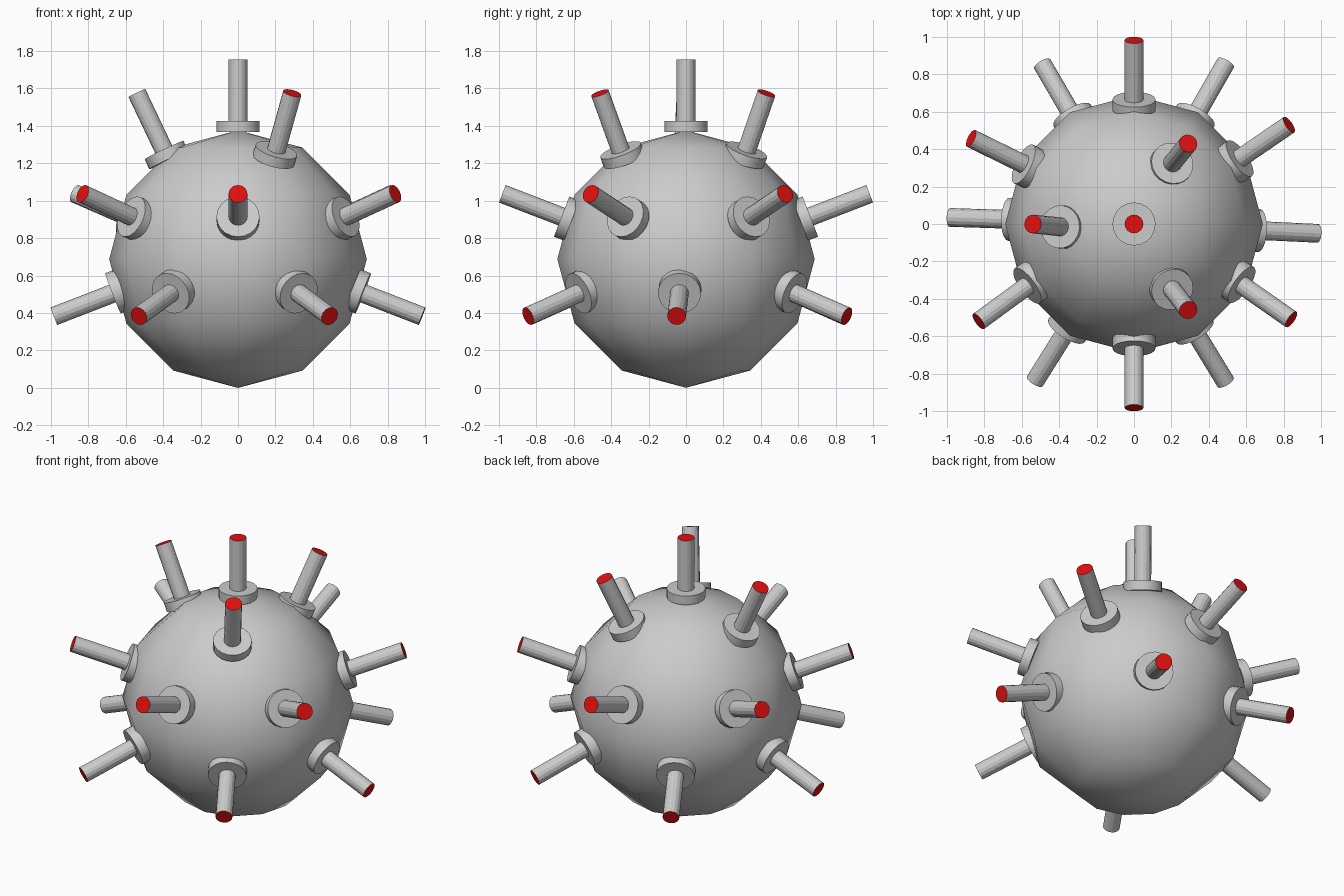
import bpy, bmesh
from mathutils import Vector

if "Cube" in bpy.data.objects:
    bpy.data.objects.remove(bpy.data.objects["Cube"])

R = 0.688
red = bpy.data.materials.new("red_tip")
red.diffuse_color = (0.75, 0.005, 0.005, 1)
red.use_nodes = True
red.node_tree.nodes["Principled BSDF"].inputs["Base Color"].default_value = red.diffuse_color


def make(name, bm, smooth=False):
    me = bpy.data.meshes.new(name)
    bm.to_mesh(me)
    bm.free()
    for p in me.polygons:
        p.use_smooth = smooth
    ob = bpy.data.objects.new(name, me)
    bpy.context.collection.objects.link(ob)
    return ob


def rod(name, a, b, radius, sides):
    """Capped cylinder running from a to b, local z pointing at b."""
    d = b - a
    bm = bmesh.new()
    bmesh.ops.create_cone(bm, cap_ends=True, segments=sides, radius1=radius,
                          radius2=radius, depth=d.length)
    ob = make(name, bm)
    ob.rotation_mode = 'QUATERNION'
    ob.rotation_quaternion = d.to_track_quat('Z', 'Y')
    ob.location = (a + b) / 2
    return ob


def horn(index, base, tip):
    base, tip = Vector(base), Vector(tip)
    d = (tip - base).normalized()
    # round mounting collar, base is the centre of its outer face
    collar = rod(f"collar_{index}", base - d * 0.058, base, 0.115, 20)
    for p in collar.data.polygons:
        p.use_smooth = len(p.vertices) == 4
    for e in collar.data.edges:
        e.use_edge_sharp = True
    for e in collar.data.edges:
        z0, z1 = (collar.data.vertices[v].co.z for v in e.vertices)
        if z0 * z1 < 0:
            e.use_edge_sharp = False
    # spike with a red end cap
    spike = rod(f"spike_{index}", base - d * 0.05, tip, 0.05, 16)
    spike.data.materials.append(None)
    spike.data.materials.append(red)
    for p in spike.data.polygons:
        if p.normal.z > 0.9:
            p.material_index = 1


# low-poly smooth ball
bm = bmesh.new()
bmesh.ops.create_uvsphere(bm, u_segments=12, v_segments=6, radius=R)
ball = make("ball_body", bm, True)
ball.location.z = R

# (base x, base y, tip x, tip y) for each ring of spikes
rings = [
    (1.425, 1.755, [(0, 0, 0, 0)]),
    (1.27, 1.575, [(-0.395, -0.015, -0.54, 0), (0.205, 0.325, 0.29, 0.43),
                   (0.205, -0.35, 0.29, -0.46)]),
    (0.915, 1.037, [(0, -0.665, 0, -0.982), (0, 0.665, 0, 0.982),
                    (0.575, -0.325, 0.84, -0.51), (-0.57, -0.33, -0.83, -0.52),
                    (0.565, 0.35, 0.828, 0.53), (-0.59, 0.32, -0.87, 0.457)]),
    (0.505, 0.383, [(0.668, -0.035, 0.983, -0.05), (-0.668, 0.025, -0.983, 0.035),
                    (0.325, -0.575, 0.49, -0.845), (-0.36, -0.57, -0.53, -0.84),
                    (0.33, 0.58, 0.49, 0.86), (-0.33, 0.58, -0.49, 0.855)]),
]
n = 0
for zb, zt, spots in rings:
    for bx, by, tx, ty in spots:
        n += 1
        horn(n, (bx, by, zb), (tx, ty, zt))
